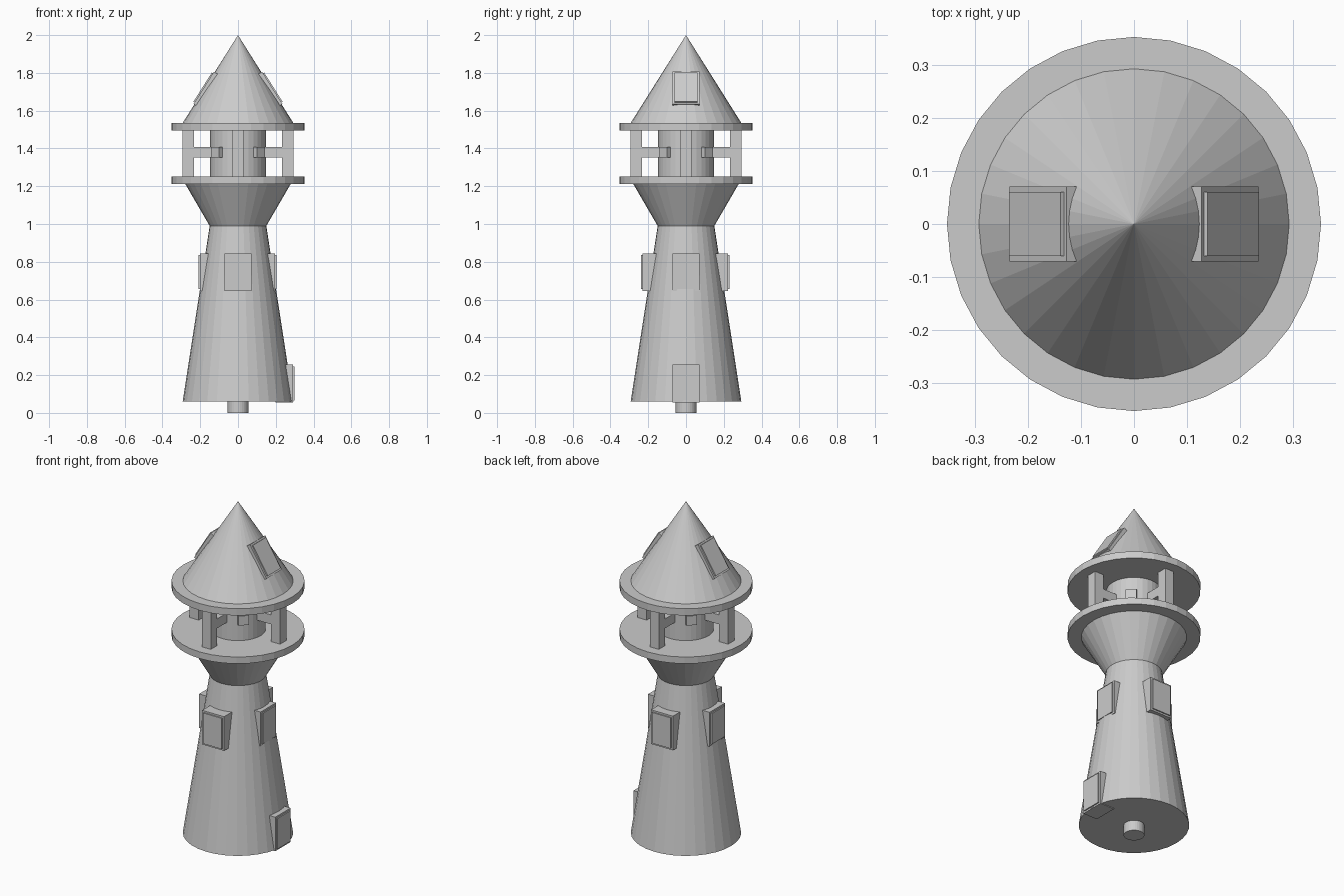
import bpy
from math import radians, atan2, cos, sin
from mathutils import Matrix, Vector

if "Cube" in bpy.data.objects:
    bpy.data.objects.remove(bpy.data.objects["Cube"])


def frustum(name, r1, r2, z1, z2, sides=32):
    bpy.ops.mesh.primitive_cone_add(vertices=sides, radius1=r1, radius2=r2,
                                    depth=z2 - z1, location=(0, 0, (z1 + z2) / 2))
    bpy.context.object.name = name


def box(name, lo, hi, matrix=Matrix()):
    lo, hi = Vector(lo), Vector(hi)
    bpy.ops.mesh.primitive_cube_add(size=1)
    ob = bpy.context.object
    ob.name = name
    ob.data.transform(matrix @ Matrix.Translation((lo + hi) / 2)
                      @ Matrix.Diagonal((*(hi - lo), 1)))


def turn(deg):
    return Matrix.Rotation(radians(deg), 4, 'Z')


def framed_panel(name, d, z1, z2, depth, matrix):
    # backing plate with a slightly smaller raised panel, facing local +x
    box(name + "_frame", (d - depth, -0.071, z1), (d - 0.007, 0.071, z2), matrix)
    box(name + "_panel", (d - depth / 2, -0.06, z1 + 0.01), (d, 0.06, z2 - 0.01), matrix)


# turned body
frustum("base_peg", 0.055, 0.055, 0, 0.08)
frustum("tower", 0.293, 0.15, 0.06, 0.99)
frustum("flare", 0.15, 0.281, 0.99, 1.215)
frustum("gallery_floor", 0.353, 0.353, 1.213, 1.252)
frustum("lantern", 0.147, 0.147, 1.25, 1.497)
frustum("roof_plate", 0.353, 0.353, 1.495, 1.535)
frustum("roof", 0.293, 0, 1.535, 2.0)

# gallery posts with arms, and stubs on the diagonals
for i in range(4):
    m = turn(90 * i)
    box(f"post_{i}", (0.234, -0.029, 1.25), (0.293, 0.029, 1.497), m)
    box(f"arm_{i}", (0.10, -0.029, 1.353), (0.24, 0.029, 1.408), m)
    box(f"stub_{i}", (0.10, -0.029, 1.353), (0.173, 0.029, 1.408), turn(90 * i + 45))

# tower windows and door
for side, deg, d in (("right", 0, 0.203), ("back", 90, 0.229),
                     ("left", 180, 0.209), ("front", 270, 0.237)):
    framed_panel(side + "_window", d, 0.645, 0.845, 0.08, turn(deg))
framed_panel("door", 0.298, 0.056, 0.255, 0.1, turn(0))

# sloping roof windows, lying on the cone
tilt = Matrix.Rotation(-atan2(0.293, 0.465), 4, 'Y')
for side, deg in (("right", 0), ("left", 180)):
    m = turn(deg) @ Matrix.Translation((0.176, 0, 1.718)) @ tilt
    framed_panel(side + "_roof_window", 0.013, -0.101, 0.101, 0.035, m)
